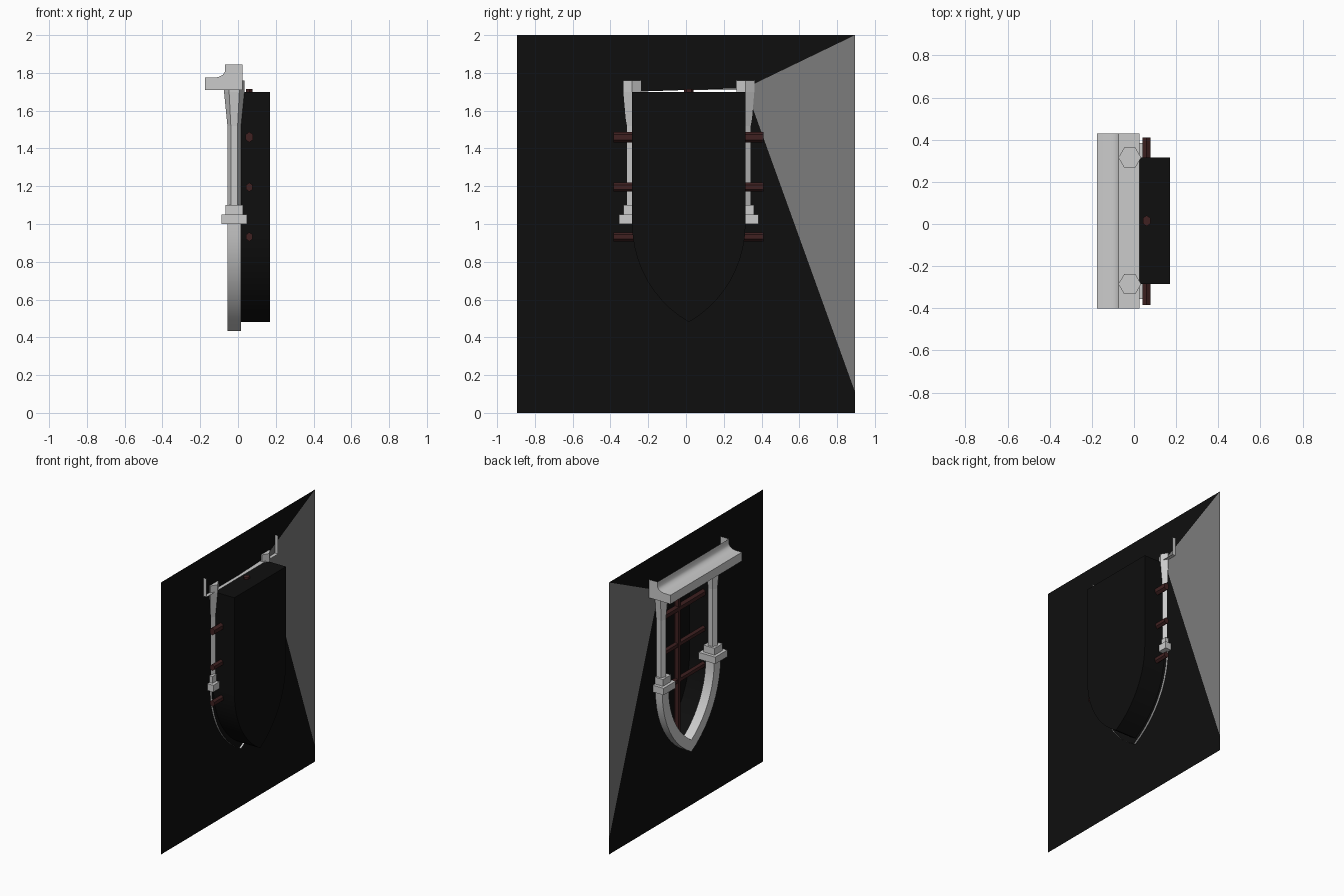
import bpy, bmesh, math
from mathutils import Vector

cube = bpy.data.objects.get("Cube")
if cube:
    bpy.data.objects.remove(cube)

MID = 0.015      # y of the window's centre line
HALF = 0.30      # half width of the opening
SPRING = 1.0     # height where the pointed arch starts
HEAD = 1.70      # straight end of the opening
COL_X = -0.02    # x of the column axes


def material(name, rgb):
    m = bpy.data.materials.new(name)
    m.use_nodes = True
    m.diffuse_color = (*rgb, 1)
    bsdf = m.node_tree.nodes["Principled BSDF"]
    bsdf.inputs["Base Color"].default_value = (*rgb, 1)
    bsdf.inputs["Roughness"].default_value = 0.8
    return m


stone = material("pale_stone", (0.60, 0.60, 0.60))
grey = material("mid_grey", (0.20, 0.20, 0.20))
black = material("black", (0.0045, 0.0045, 0.0045))
brown = material("dark_brown", (0.05, 0.015, 0.015))


def make(name, bm, mat, smooth=False, recalc=True):
    if recalc:
        bmesh.ops.recalc_face_normals(bm, faces=bm.faces[:])
    mesh = bpy.data.meshes.new(name)
    bm.to_mesh(mesh)
    bm.free()
    mesh.materials.append(mat)
    ob = bpy.data.objects.new(name, mesh)
    bpy.context.collection.objects.link(ob)
    if smooth:
        bpy.ops.object.select_all(action='DESELECT')
        ob.select_set(True)
        bpy.context.view_layer.objects.active = ob
        bpy.ops.object.shade_smooth_by_angle(angle=math.radians(35))
    return ob


def loft(name, loops, mat, closed=True, caps=(), smooth=False):
    """Join equal point loops with quads; caps lists the loops to fill."""
    bm = bmesh.new()
    rows = [[bm.verts.new(p) for p in loop] for loop in loops]
    n = len(rows[0])
    for a, b in zip(rows, rows[1:]):
        for i in range(n if closed else n - 1):
            j = (i + 1) % n
            bm.faces.new((a[i], a[j], b[j], b[i]))
    for c in caps:
        bm.faces.new(rows[c])
    return make(name, bm, mat, smooth)


def flat(name, points, mat):
    bm = bmesh.new()
    bm.faces.new([bm.verts.new(p) for p in points])
    return make(name, bm, mat, recalc=False)


def block(name, centre, size, mat):
    bm = bmesh.new()
    bmesh.ops.create_cube(bm, size=1)
    for v in bm.verts:
        v.co = Vector(centre) + v.co * Vector(size)
    return make(name, bm, mat)


def hexagon(r, z, y):
    angles = [math.radians(60 * k) for k in range(6)]
    return [(COL_X + r * math.cos(a), y + r * math.sin(a), z) for a in angles]


def arch(grow, steps=10):
    """Pointed arch, from +y down to the tip and up to -y, as (y, z)."""
    radius = 2 * HALF + grow
    end = math.acos(HALF / radius)
    side = [(radius * math.cos(end * i / steps) - HALF,
             SPRING - radius * math.sin(end * i / steps)) for i in range(steps + 1)]
    return ([(MID + y, z) for y, z in side]
            + [(MID - y, z) for y, z in reversed(side[:-1])])


# Thin wall sheet running round the opening, with one grey panel
opening = [(MID + HALF, HEAD)] + arch(0) + [(MID - HALF, HEAD)]
corner = (MID + HALF, HEAD + 0.02)
top_y, low_z = 0.895, 0.11
outer = [(top_y, 2), (-top_y, 2), (-top_y, 0), (top_y, 0), (top_y, low_z)]
ring = outer + [corner] + opening + [corner]
flat("wall", [(0, y, z) for y, z in ring], black)
flat("wall_panel", [(0, *corner), (0, top_y, low_z), (0, top_y, 2)], grey)

# Deep box behind the opening, open towards the wall
loft("window_recess", [[(x, y, z) for y, z in opening] for x in (0, 0.17)],
     black, caps=(1,), smooth=True)

# Pointed stone arch, open at its rear
inner, outside = arch(-0.035), arch(0.04)
loft("stone_arch", [[(0.015, y, z) for y, z in inner],
                    [(-0.055, y, z) for y, z in inner],
                    [(-0.055, y, z) for y, z in outside],
                    [(0.015, y, z) for y, z in outside]],
     stone, closed=False, smooth=True)

# Hexagonal columns with flared ends and stepped blocks
for side, sign in (("left", 1), ("right", -1)):
    y = MID + sign * HALF
    profile = [(0.036, 1.08), (0.036, 1.52), (0.054, 1.70), (0.054, 1.76)]
    loft(side + "_column", [hexagon(r, z, y) for r, z in profile],
         stone, caps=(0, -1))
    block(side + "_upper_block", (COL_X, y, 1.075), (0.092, 0.092, 0.05), stone)
    block(side + "_lower_block", (COL_X, y, 1.025), (0.135, 0.14, 0.05), stone)

# Hollow stone ledge: floor, lip, cove and riser, closed only at its ends
ledge = [(0.025, 1.71), (-0.175, 1.71), (-0.175, 1.775), (-0.12, 1.775),
         (-0.098, 1.78), (-0.08, 1.79), (-0.07, 1.805), (-0.07, 1.845)]
y0, y1 = MID - 0.415, MID + 0.415
loft("ledge", [[(x, y, z) for x, z in ledge] for y in (y0, y1)],
     stone, closed=False, smooth=True)
for name, y in (("right_ledge_end", y0), ("left_ledge_end", y1)):
    flat(name, [(x, y, z) for x, z in ledge + [(0.025, 1.845)]], stone)

# Window bars: three cross bars and an upright
BAR_X = 0.06


def bar(name, r, start, end):
    along = Vector(end) - Vector(start)
    side = along.normalized().cross(Vector((1, 0, 0)))
    loops = []
    for p in (start, end):
        loops.append([Vector(p) + r * (math.cos(a) * side + 0.8 * math.sin(a) * Vector((1, 0, 0)))
                      for a in (math.radians(60 * k) for k in range(6))])
    loft(name, loops, brown, caps=(0, 1))


for i, (z, r) in enumerate(((1.46, 0.028), (1.195, 0.024), (0.932, 0.024))):
    bar(f"cross_bar_{i + 1}", r, (BAR_X, MID - 0.4, z), (BAR_X, MID + 0.395, z))
bar("upright_bar", 0.026, (BAR_X, MID, 0.52), (BAR_X, MID, 1.715))
